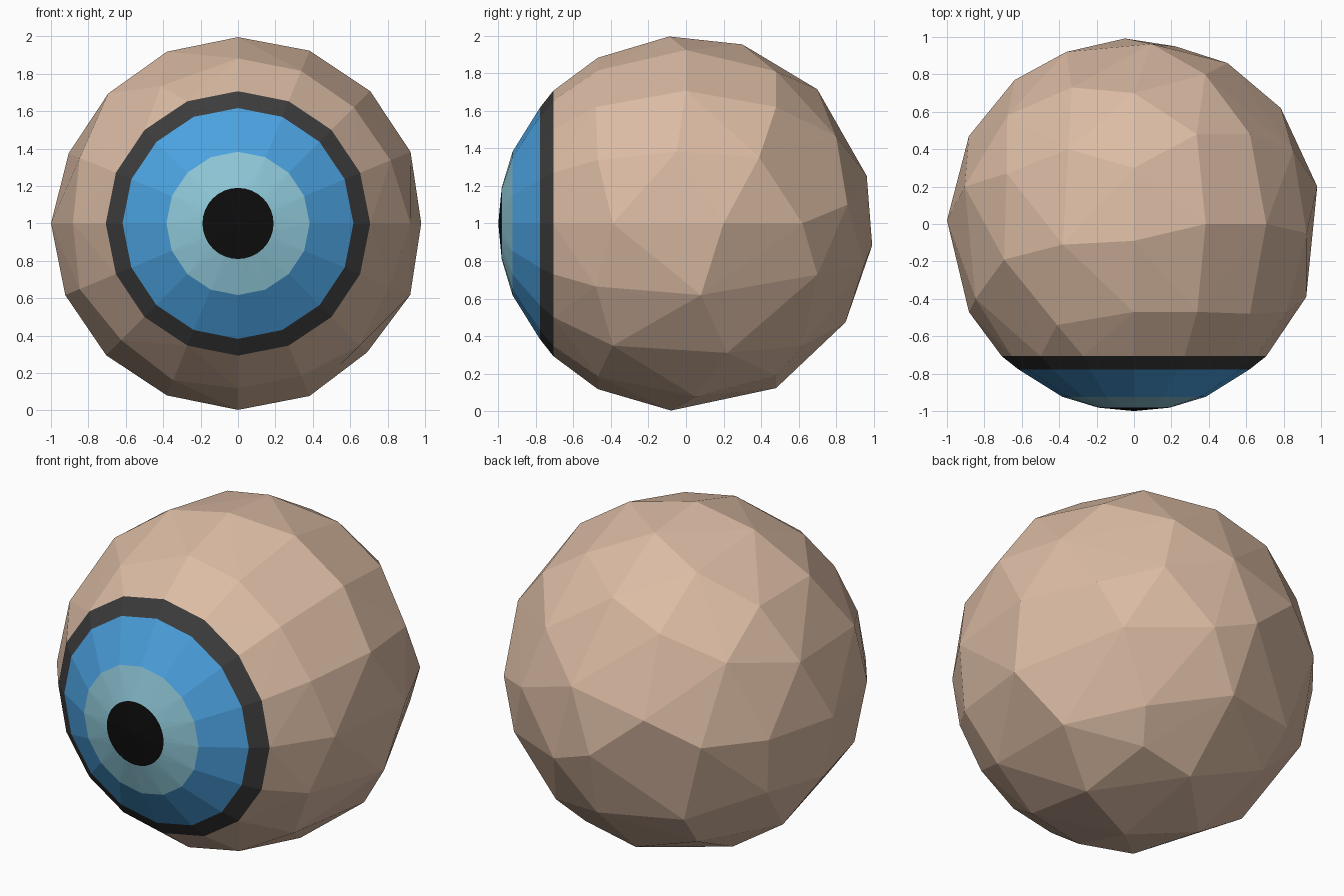
import bpy, bmesh, math

if "Cube" in bpy.data.objects:
    bpy.data.objects.remove(bpy.data.objects["Cube"])

# Materials, ordered from the pupil outwards
COLOURS = [("pupil black", (0.004, 0.004, 0.004)),
           ("inner iris pale blue", (0.27, 0.57, 0.68)),
           ("iris blue", (0.07, 0.36, 0.74)),
           ("iris rim charcoal", (0.045, 0.045, 0.045)),
           ("eyeball beige", (0.71, 0.50, 0.37))]
LIMITS = [-0.96, -0.90, -0.75, -0.70]   # rear edge of each painted band

bm = bmesh.new()


def on_sphere(turn, y):
    """Point on the unit ball: turn in 1/16ths clockwise from the top."""
    a = turn * math.tau / 16
    r = math.sqrt(max(0, 1 - y * y))
    bm.verts.new((r * math.sin(a), y, r * math.cos(a) + 1))


# Regular front rings: pupil, inner iris, iris, rim
for radius, y, sides in ((0.19, -0.982, 32), (0.383, -0.924, 16),
                         (0.617, -0.778, 16), (0.707, -0.707, 16)):
    for i in range(sides):
        a = i * math.tau / sides
        bm.verts.new((radius * math.sin(a), y, radius * math.cos(a) + 1))
bm.verts.new((0, -1, 1))

# Irregular facets of the ball: depths along each meridian
MERIDIANS = {0: (-.47, -.09, .30, .70), 1: (-.47, 0, .48), 1.75: (.80,),
             2: (-.48, 0, .48), 3: (-.47, -.05, .39), 3.5: (.86,),
             4: (-.39, .20, .62), 5: (-.48, .08, .70), 6: (-.39, .22),
             6.5: (.62,), 7: (-.47, .05, .48), 8: (-.47, -.08, .48, .85),
             9: (-.42, .10), 9.5: (.55,), 10: (-.47, .08, .72),
             11: (-.40, .0, .42), 12: (-.47, .02, .47, .77),
             13: (-.40, .20), 13.5: (.58,), 14: (-.19, .27),
             14.7: (-.54, .73), 15: (-.11, .40)}
for turn, depths in MERIDIANS.items():
    for y in depths:
        on_sphere(turn, y)
for turn, y in ((0.9, .963), (6, .95), (9, .992), (13, .92)):   # back cap
    on_sphere(turn, y)

bmesh.ops.convex_hull(bm, input=bm.verts[:])
bmesh.ops.recalc_face_normals(bm, faces=bm.faces[:])

# Colour by how far forward each face lies
for f in bm.faces:
    rear = max(v.co.y for v in f.verts)
    f.material_index = sum(rear > lim for lim in LIMITS)
    f.smooth = False

mesh = bpy.data.meshes.new("eyeball")
for name, rgb in COLOURS:
    m = bpy.data.materials.new(name)
    m.diffuse_color = (*rgb, 1)
    m.use_nodes = True
    m.node_tree.nodes["Principled BSDF"].inputs["Base Color"].default_value = m.diffuse_color
    mesh.materials.append(m)
bm.to_mesh(mesh)
bm.free()
bpy.context.collection.objects.link(bpy.data.objects.new("eyeball", mesh))
